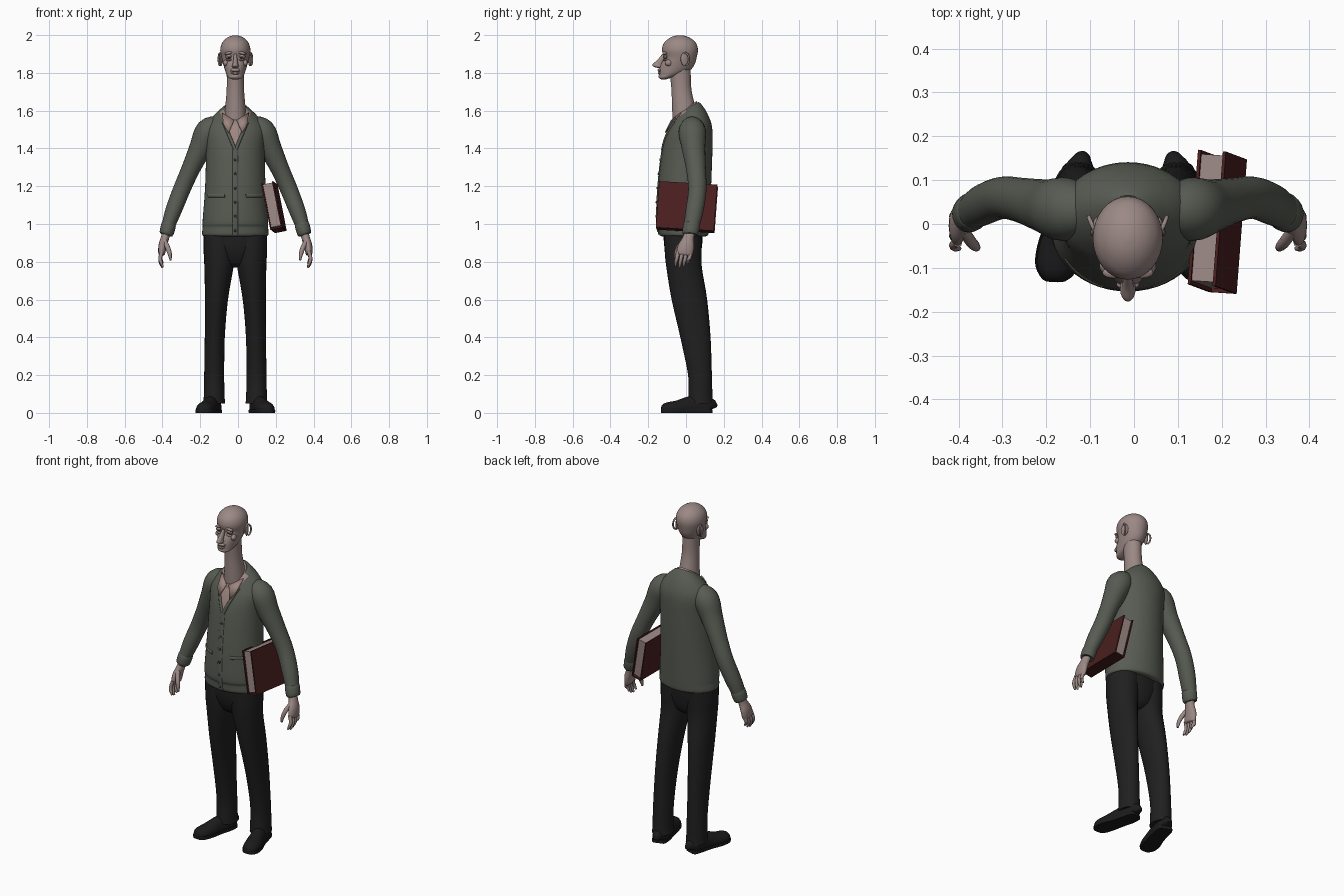
import bpy, bmesh, math
from mathutils import Vector, Matrix
from mathutils.bvhtree import BVHTree

if "Cube" in bpy.data.objects:
    bpy.data.objects.remove(bpy.data.objects["Cube"])

MID = -0.014  # the body's own centre line
UP, DEPTH = Vector((0, 0, 1)), Vector((0, 1, 0))
SIDES = (("right", -1), ("left", 1))


def material(name, r, g, b):
    mat = bpy.data.materials.new(name)
    mat.use_nodes = True
    mat.diffuse_color = (r, g, b, 1)
    shader = mat.node_tree.nodes["Principled BSDF"]
    shader.inputs["Base Color"].default_value = (r, g, b, 1)
    shader.inputs["Roughness"].default_value = 0.8
    return mat


SKIN = material("pale skin", 0.33, 0.25, 0.235)
LID = material("dark eyelid", 0.16, 0.11, 0.1)
EYE = material("eye", 0.05, 0.045, 0.04)
WOOL = material("grey green wool", 0.098, 0.106, 0.086)
SHIRT = material("pink shirt", 0.34, 0.24, 0.215)
TROUSER = material("black cloth", 0.014, 0.014, 0.014)
LEATHER = material("black leather", 0.011, 0.011, 0.012)
BUTTON = material("dark button", 0.03, 0.03, 0.032)
COVER = material("dark red cover", 0.07, 0.014, 0.014)
PAPER = material("old paper", 0.32, 0.245, 0.23)


def finish(name, bm, *mats, angle=50):
    bmesh.ops.recalc_face_normals(bm, faces=bm.faces[:])
    mesh = bpy.data.meshes.new(name)
    bm.to_mesh(mesh)
    bm.free()
    obj = bpy.data.objects.new(name, mesh)
    bpy.context.collection.objects.link(obj)
    for mat in mats:
        mesh.materials.append(mat)
    bpy.ops.object.select_all(action="DESELECT")
    obj.select_set(True)
    bpy.context.view_layer.objects.active = obj
    bpy.ops.object.shade_smooth_by_angle(angle=math.radians(angle))
    return obj


def spline(rings, steps):
    """Smooth interpolation through rows of numbers."""
    rows = [rings[0], *rings, rings[-1]]
    out = []
    for a, b, c, d in zip(rows, rows[1:], rows[2:], rows[3:]):
        for i in range(steps):
            t = i / steps
            out.append([q + t * ((r - p) / 2 + t * (p - 2.5 * q + 2 * r - s / 2
                        + t * (1.5 * (q - r) + (s - p) / 2)))
                        for p, q, r, s in zip(a, b, c, d)])
    return out + [list(rings[-1])]


def loft(rings, level=True, ref=DEPTH, sides=32, steps=4, low=-9, high=9):
    """Skin rings of (x, y, z, half width, half depth, tilt)."""
    rows = spline([(*r, 0)[:6] for r in rings], steps)
    centres = [Vector(r[:3]) for r in rows]
    bm = bmesh.new()
    loops = []
    for i, (x, y, z, rx, ry, tilt) in enumerate(rows):
        along = UP if level else centres[min(i + 1, len(rows) - 1)] - centres[max(i - 1, 0)]
        across = ref.cross(along).normalized()
        other = along.normalized().cross(across)
        loop = []
        for k in range(sides):
            a = math.tau * k / sides
            co = centres[i] + across * rx * math.cos(a) + other * ry * math.sin(a)
            co.z = min(max(co.z + tilt * (co.y - y), low), high)
            loop.append(bm.verts.new(co))
        loops.append(loop)
    for a, b in zip(loops, loops[1:]):
        for k in range(sides):
            n = (k + 1) % sides
            bm.faces.new((a[k], a[n], b[n], b[k]))
    bm.faces.new(loops[0])
    bm.faces.new(loops[-1])
    return bm


def blob(name, mat, place, size, turn=0, axis="Z"):
    bm = bmesh.new()
    matrix = Matrix.Translation(place) @ Matrix.Rotation(turn, 4, axis) @ Matrix.Diagonal((*size, 1))
    bmesh.ops.create_uvsphere(bm, u_segments=20, v_segments=12, radius=1, matrix=matrix)
    return finish(name, bm, mat)


# Cardigan body, with the shirt front cut into the neckline
BODY = [(0.935, -.012, .163, .118, 0), (0.945, -.012, .176, .13, 0), (0.985, -.012, .173, .134, 0),
        (1.02, -.015, .173, .139, 0), (1.2, -.007, .16, .14, 0), (1.4, .008, .155, .132, 0),
        (1.5, .02, .158, .118, .1), (1.56, .02, .125, .094, .25), (1.6, .01, .08, .07, .5),
        (1.61, .005, .06, .06, .6)]
bm = loft([(MID, y, z, rx, ry, t) for z, y, rx, ry, t in BODY], sides=48)
V_BOTTOM, V_SLOPE = 1.395, 2.4
surface = BVHTree.FromBMesh(bm)
for s in (-1, 1):
    bmesh.ops.bisect_plane(bm, geom=bm.verts[:] + bm.edges[:] + bm.faces[:],
                           plane_co=(MID, 0, V_BOTTOM), plane_no=(s * V_SLOPE, 0, -1))
for f in bm.faces:
    c = f.calc_center_median()
    f.material_index = int(c.y < 0 and c.z > V_BOTTOM + V_SLOPE * abs(c.x - MID))
finish("cardigan_body", bm, WOOL, SHIRT)


def on_front(dx, z, lift=0.0):
    hit = surface.ray_cast(Vector((MID + dx, -1, z)), DEPTH)[0]
    return Vector((MID + dx, (hit.y if hit else -0.07) - lift, z))


def strip(name, mat, path, width, thick=0.005):
    """Thin band laid on the front of the body."""
    finish(name, loft([(*on_front(dx, z), width, thick) for dx, z in path],
                      level=False, sides=10, steps=3), mat)


strip("button_band", WOOL, [(0, 0.945 + i * 0.075) for i in range(7)], 0.014)
for side, s in SIDES:
    strip(side + "_neckband", WOOL,
          [(s * i * 0.0125, V_BOTTOM - 0.005 + i * 0.0125 * V_SLOPE) for i in range(6)], 0.009, 0.007)
    strip(side + "_pocket_welt", WOOL, [(s * (0.055 + i * 0.022), 1.15) for i in range(5)], 0.01)
for i in range(6):
    blob(f"button_{i + 1}", BUTTON, on_front(0, 0.965 + i * 0.075, 0.005), (.007, .004, .007))

# Shirt collar around the neck, with two points
finish("shirt_collar", loft([(MID, -.005, 1.55, .082, .076, .6), (MID, -.008, 1.585, .07, .07, .75),
                             (MID, -.01, 1.6, .06, .064, .8)]), SHIRT)
for side, s in SIDES:
    bm = bmesh.new()
    flap = [(.072, -.03, 1.59), (.008, -.08, 1.55), (.036, -.112, 1.485), (.062, -.088, 1.525)]
    bm.faces.new([bm.verts.new((MID + s * x, y, z)) for x, y, z in flap])
    obj = finish(side + "_collar_point", bm, SHIRT)
    obj.modifiers.new("thickness", "SOLIDIFY").thickness = 0.006

# Neck and head
finish("neck", loft([(MID, -.01, 1.5, .06, .058), (MID, -.011, 1.6, .055, .062),
                     (MID, -.024, 1.71, .046, .053), (MID, -.03, 1.8, .046, .055),
                     (MID, -.03, 1.86, .05, .055)]), SKIN)
HEAD = [(1.766, -.118, .018, .014), (1.774, -.11, .036, .032), (1.79, -.085, .046, .058),
        (1.815, -.06, .055, .083), (1.845, -.044, .064, .09), (1.88, -.031, .073, .087),
        (1.92, -.032, .08, .095), (1.955, -.032, .072, .087), (1.98, -.032, .052, .062),
        (1.994, -.032, .028, .034), (1.999, -.032, .006, .008)]
finish("head", loft([(MID, y, z, rx, ry) for z, y, rx, ry in HEAD]), SKIN)
NOSE = [(1.9, -.114, .008, .012), (1.87, -.13, .011, .02), (1.848, -.148, .014, .027),
        (1.835, -.148, .018, .026), (1.827, -.138, .012, .016)]
finish("nose", loft([(MID, y, z, rx, ry) for z, y, rx, ry in NOSE], sides=16), SKIN)
blob("upper_lip", SKIN, (MID, -.138, 1.815), (.026, .012, .009))
blob("mouth", LID, (MID, -.139, 1.806), (.025, .008, .003))
blob("lower_lip", SKIN, (MID, -.137, 1.798), (.022, .012, .007))
blob("chin", SKIN, (MID, -.128, 1.78), (.024, .018, .013))
for side, s in SIDES:
    x = MID + s * 0.032
    blob(side + "_eye_socket", LID, (x, -.105, 1.885), (.022, .011, .014), -s * 0.3)
    blob(side + "_eyelid", SKIN, (x, -.106, 1.889), (.017, .014, .009))
    blob(side + "_eye", EYE, (x, -.11, 1.882), (.01, .009, .006))
    blob(side + "_brow", SKIN, (x, -.111, 1.906), (.027, .013, .008), s * 0.25, "Y")
    blob(side + "_eye_bag", SKIN, (x, -.111, 1.868), (.018, .011, .006))
    blob(side + "_cheek", SKIN, (MID + s * .047, -.088, 1.853), (.016, .025, .018), s * 0.4)
    blob(side + "_ear", SKIN, (MID + s * .076, -.005, 1.872), (.007, .023, .036), s * 0.3)
    bm = bmesh.new()
    loft_ring = [(math.cos(a), math.sin(a)) for a in (math.pi * (i / 5 - 0.45) for i in range(9))]
    bm.free()
    finish(side + "_ear_rim", loft([(MID + s * (.081 + .008 * c), -.004 + .02 * c, 1.872 + .033 * v,
                                     .005, .005) for c, v in loft_ring],
                                   level=False, ref=Vector((1, 0, 0)), sides=8), SKIN)

# Sleeves, cuffs and hands
for side, s in SIDES:
    def limb(name, mat, rows, **options):
        finish(f"{side}_{name}", loft([(MID + s * r[0], *r[1:]) for r in rows], **options), mat)

    limb("sleeve", WOOL, [(.08, .03, 1.53, .045, .045), (.14, .033, 1.492, .07, .072),
                          (.185, .04, 1.4, .06, .062), (.237, .053, 1.29, .049, .052),
                          (.285, .06, 1.18, .046, .048), (.328, .045, 1.07, .043, .047),
                          (.357, .028, .985, .035, .041)], level=False, sides=24)
    limb("cuff", WOOL, [(.35, .031, 1.005, .03, .036), (.353, .03, .995, .039, .044),
                        (.365, .022, .95, .037, .042), (.367, .021, .943, .028, .032)],
         level=False, sides=24, steps=3)
    limb("palm", SKIN, [(.362, .022, .965, .022, .028), (.373, .012, .925, .022, .03),
                        (.385, .002, .885, .022, .042), (.39, -.008, .845, .018, .043),
                        (.39, -.01, .835, .01, .032)], level=False, sides=16)
    for i, finger in enumerate(("index", "middle", "ring", "little")):
        y, drop = -.042 + i * 0.022, (.008, 0, .006, .022)[i]
        limb(finger + "_finger", SKIN, [(.388, y, .855, .011, .011), (.398, y - .006, .82, .01, .01),
                                        (.394, y - .012, .79 + drop, .009, .009),
                                        (.384, y - .014, .768 + drop, .005, .005)],
             level=False, sides=8, steps=3)
    limb("thumb", SKIN, [(.375, -.015, .91, .013, .013), (.358, -.04, .875, .013, .013),
                         (.347, -.052, .84, .011, .011), (.343, -.056, .808, .005, .005)],
         level=False, sides=8, steps=3)

    # Trouser legs and shoes
    limb("trouser_leg", TROUSER, [(.082, -.015, .95, .086, .1), (.084, -.015, .86, .084, .098),
                                  (.087, -.01, .77, .077, .094), (.1, .018, .6, .061, .094),
                                  (.109, .05, .4, .053, .08), (.112, .074, .2, .053, .063),
                                  (.112, .076, .09, .055, .064), (.112, .077, .05, .058, .066)],
         sides=28)
    SHOE = [(.108, .134, .02, .015, .03), (.11, .125, .03, .035, .05), (.118, .075, .03, .042, .065),
            (.135, .01, .025, .042, .06), (.153, -.05, .02, .048, .045), (.166, -.1, .02, .043, .036),
            (.172, -.125, .018, .025, .022), (.173, -.132, .018, .008, .008)]
    limb("shoe", LEATHER, SHOE, level=False, ref=UP, sides=24, low=0.016)
    limb("shoe_sole", LEATHER, [(x, y, .01, w + .004, .04) for x, y, z, w, h in SHOE],
         level=False, ref=UP, sides=24, low=0, high=0.018)

# Trouser seat joining the legs
finish("trouser_seat", loft([(MID, -.015, .96, .16, .105), (MID, -.015, .87, .15, .098),
                             (MID, -.01, .8, .1, .075), (MID, -.008, .77, .04, .04)]), TROUSER)

# Book held under the left arm, spine downwards
TILT = (Matrix.Translation((0.19, 0.005, 1.09)) @ Matrix.Rotation(-0.065, 4, "Z")
        @ Matrix.Rotation(-0.2, 4, "Y") @ Matrix.Rotation(-0.06, 4, "X"))
for name, mat, place, size in (("book_pages", PAPER, (0, 0, .002), (.05, .29, .232)),
                               ("book_inner_cover", COVER, (-.029, 0, 0), (.007, .308, .248)),
                               ("book_outer_cover", COVER, (.029, 0, 0), (.007, .308, .248)),
                               ("book_spine", COVER, (0, 0, -.122), (.06, .308, .008))):
    bm = bmesh.new()
    bmesh.ops.create_cube(bm, size=1, matrix=TILT @ Matrix.Translation(place) @ Matrix.Diagonal((*size, 1)))
    finish(name, bm, mat, angle=30)
